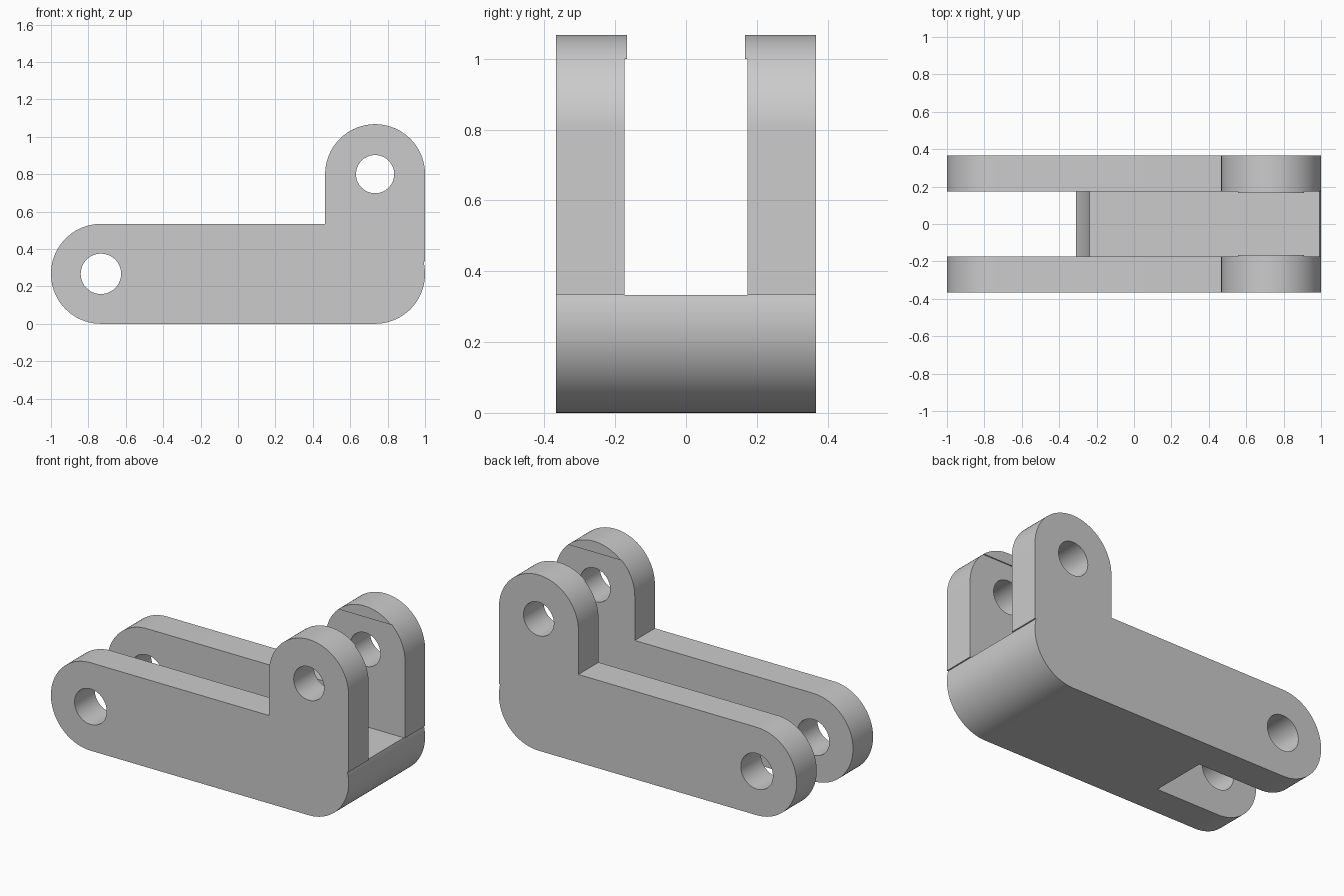
import bpy, bmesh
from math import cos, sin, pi, radians, asin, acos

cube = bpy.data.objects.get("Cube")
if cube:
    bpy.data.objects.remove(cube)

grey = bpy.data.materials.new("plain grey")
grey.use_nodes = True
colour = (0.6, 0.6, 0.6, 1)
grey.diffuse_color = colour
grey.node_tree.nodes["Principled BSDF"].inputs["Base Color"].default_value = colour

R = 0.267            # radius of all rounded ends
PIN = 0.733          # distance of the pin holes from the middle
HIGH = 0.8           # height of the upper pin hole
FLOOR = 0.333        # top of the web
LIP = 1.0            # bottom of the lips
OUTER, INNER, LIP_IN = 0.367, 0.174, 0.167


def arc(cx, cz, r, start, end, n=32):
    """Points on an arc, angles in radians."""
    angles = [start + (end - start) * i / n for i in range(n + 1)]
    return [(cx + r * cos(a), cz + r * sin(a)) for a in angles]


def hole(cx, cz, r):
    return arc(cx, cz, r, 0, 2 * pi, 64)[:-1]


def slab(name, loops, y0, y1):
    """Fill closed x-z outlines (inner loops become holes) from y0 to y1."""
    curve = bpy.data.curves.new(name, "CURVE")
    curve.dimensions = "2D"
    curve.fill_mode = "BOTH"
    curve.extrude = (y1 - y0) / 2
    for loop in loops:
        spline = curve.splines.new("POLY")
        spline.points.add(len(loop) - 1)
        for point, (x, z) in zip(spline.points, loop):
            point.co = (x, z, 0, 1)
        spline.use_cyclic_u = True
    temp = bpy.data.objects.new(name + "_outline", curve)
    mesh = bpy.data.meshes.new_from_object(temp)
    bpy.data.objects.remove(temp)
    bpy.data.curves.remove(curve)

    # Stand the slab up, weld its caps and face it outward
    bm = bmesh.new()
    bm.from_mesh(mesh)
    for v in bm.verts:
        x, z, depth = v.co
        v.co = (x, (y0 + y1) / 2 - depth, z)
    bmesh.ops.remove_doubles(bm, verts=bm.verts, dist=0.00005)
    bmesh.ops.recalc_face_normals(bm, faces=bm.faces)
    bm.to_mesh(mesh)
    bm.free()
    mesh.materials.clear()
    mesh.materials.append(grey)
    obj = bpy.data.objects.new(name, mesh)
    bpy.context.collection.objects.link(obj)
    bpy.ops.object.select_all(action="DESELECT")
    obj.select_set(True)
    bpy.context.view_layer.objects.active = obj
    bpy.ops.object.shade_smooth_by_angle(angle=radians(30))


# Rounded lower corner, ending just short of the upright's face
corner = arc(PIN, R, R, -pi / 2, asin((FLOOR - R) / R))

# Side plates: rounded arm, upright ear and two pin holes
plate = (corner + [(1, FLOOR)]
         + arc(PIN, HIGH, R, 0, pi, 48)
         + [(PIN - R, 2 * R)]
         + arc(-PIN, R, R, pi / 2, 3 * pi / 2, 48))
plate_loops = [plate, hole(-PIN, R, 0.108), hole(PIN, HIGH, 0.102)]

# Lips: the caps of the ears that overhang the slot slightly
a = asin((LIP - HIGH) / R)
lip_loops = [arc(PIN, HIGH, R, a, pi - a)]

for name, side in (("front", -1), ("back", 1)):
    slab(name + "_side_plate", plate_loops, *sorted((side * INNER, side * OUTER)))
    slab(name + "_lip", lip_loops, *sorted((side * LIP_IN, side * INNER)))

# Web joining the plates, with a hollow end that clears the lower pin
CLEAR = 0.5
web = corner + arc(-PIN, R, CLEAR, asin((FLOOR - R) / CLEAR), -asin(R / CLEAR))
slab("web", [web], -INNER, INNER)
